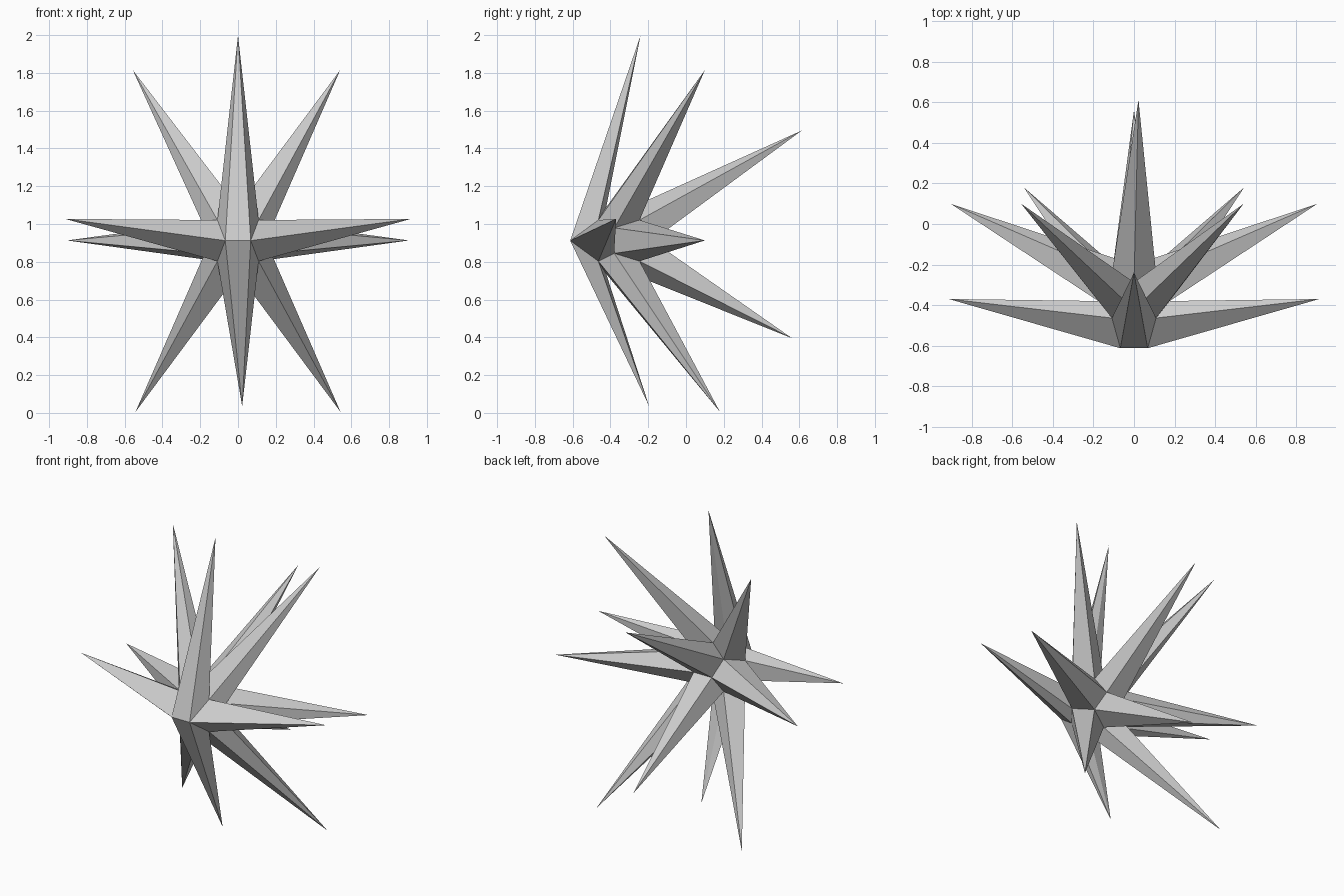
import bpy, bmesh, math
from mathutils import Vector

if "Cube" in bpy.data.objects:
    bpy.data.objects.remove(bpy.data.objects["Cube"])

P = (1 + math.sqrt(5)) / 2
S = (-1, 1)
CORE_R = 0.109
CENTRE = Vector((0, -0.355, 0.912))

# Dodecahedron core corners
core = [Vector((x, y, z)) for x in S for y in S for z in S]
for a in S:
    for b in S:
        core += [Vector((0, a / P, b * P)), Vector((a / P, b * P, 0)), Vector((a * P, 0, b / P))]


def place(v):
    p = CENTRE + v * CORE_R
    if v.y < -1.5:
        p.y = -0.613          # front ridge is pulled forward
    elif abs(v.x) > 1.5:
        p.y = -0.38
    return p


# Spikes: core face normal -> swept-back tip
spikes = [
    ((0, -P, 1), (0, -0.24, 2.0)),
    ((0, -P, -1), (0.022, -0.195, 0.035)),
    ((0, P, 1), (0.022, 0.613, 1.495)),
    ((0, P, -1), (0, 0.562, 0.395)),
    ((-1, 0, P), (-0.557, 0.1, 1.815)),
    ((1, 0, P), (0.541, 0.1, 1.815)),
]
for s in S:
    spikes += [
        ((s, 0, -P), (s * 0.543, 0.18, 0.005)),
        ((s * P, -1, 0), (s * 0.915, -0.37, 1.027)),
        ((s * P, 1, 0), (s * 0.905, 0.1, 0.913)),
    ]

# Raise a five-sided spike on every core face
bm = bmesh.new()
verts = [bm.verts.new(place(v)) for v in core]
for normal, tip in spikes:
    n = Vector(normal).normalized()
    ring = sorted(range(20), key=lambda i: -core[i].dot(n))[:5]
    u = (core[ring[0]] - n * core[ring[0]].dot(n)).normalized()
    w = n.cross(u)
    ring.sort(key=lambda i: math.atan2(core[i].dot(w), core[i].dot(u)))
    apex = bm.verts.new(tip)
    for k in range(5):
        bm.faces.new((verts[ring[k]], verts[ring[(k + 1) % 5]], apex))
bmesh.ops.recalc_face_normals(bm, faces=bm.faces)

mesh = bpy.data.meshes.new("spiked_star")
bm.to_mesh(mesh)
bm.free()
bpy.context.collection.objects.link(bpy.data.objects.new("spiked_star", mesh))
